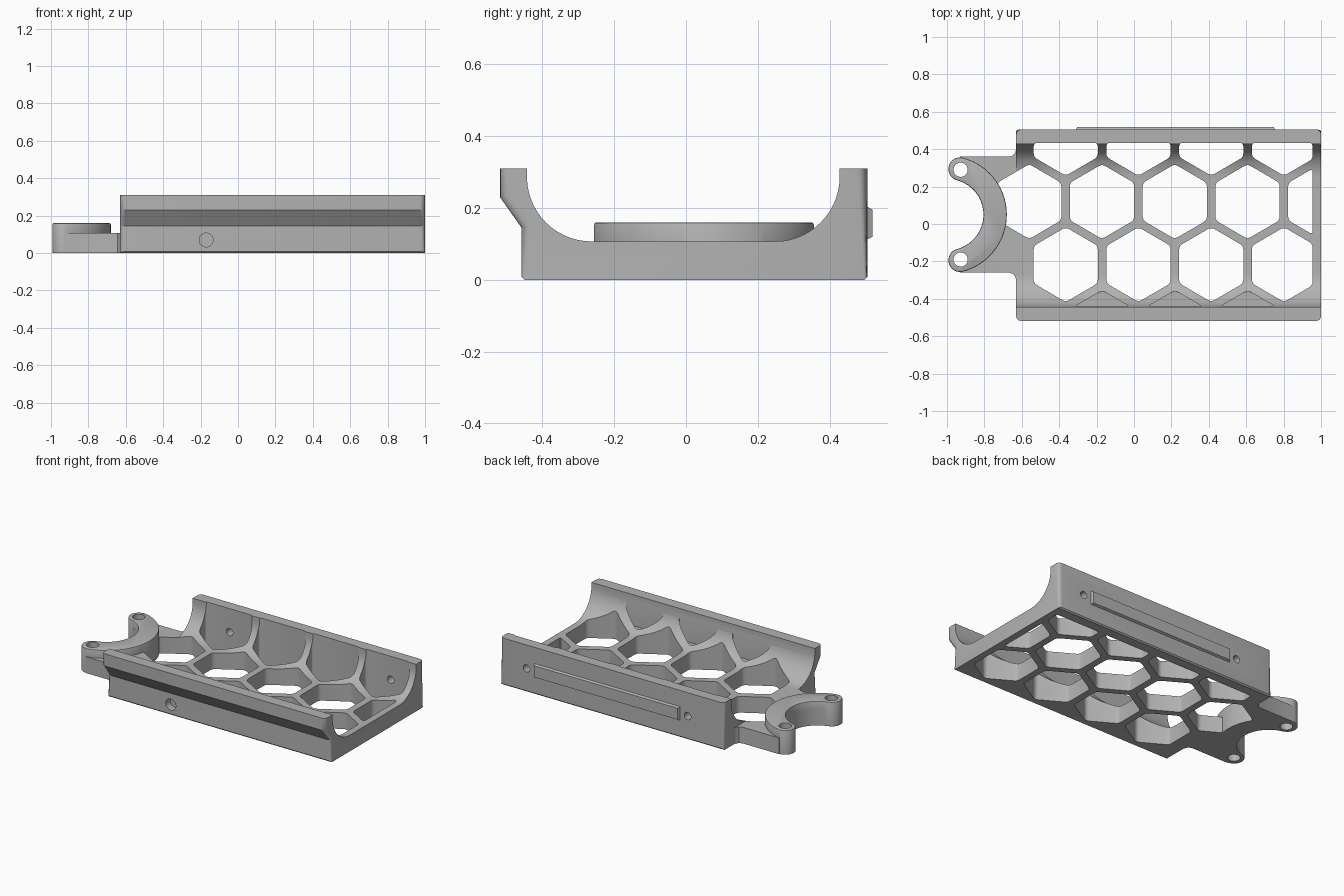
import bpy, bmesh, math
from mathutils import Matrix

if "Cube" in bpy.data.objects:
    bpy.data.objects.remove(bpy.data.objects["Cube"])

grey = bpy.data.materials.new("matte grey")
grey.diffuse_color = (0.45, 0.45, 0.45, 1)
grey.use_nodes = True
grey.node_tree.nodes["Principled BSDF"].inputs["Base Color"].default_value = grey.diffuse_color


def finish(bm, name):
    bmesh.ops.recalc_face_normals(bm, faces=bm.faces[:])
    me = bpy.data.meshes.new(name)
    bm.to_mesh(me)
    bm.free()
    me.materials.append(grey)
    ob = bpy.data.objects.new(name, me)
    bpy.context.collection.objects.link(ob)
    return ob


def prism(bm, poly, z0, z1, rounding=0.0):
    """Extrude an xy outline from z0 to z1, optionally rounding its corners."""
    base = bm.faces.new([bm.verts.new((x, y, z0)) for x, y in poly])
    ext = bmesh.ops.extrude_face_region(bm, geom=[base])["geom"]
    top = [v for v in ext if isinstance(v, bmesh.types.BMVert)]
    for v in top:
        v.co.z = z1
    if rounding:
        sides = [e for v in top for e in v.link_edges
                 if abs(e.verts[0].co.z - e.verts[1].co.z) > 1e-4]
        bmesh.ops.bevel(bm, geom=sides, offset=rounding, segments=3,
                        profile=0.5, affect='EDGES')


def cylinder(bm, loc, r, depth, along_y=False, n=32):
    m = Matrix.Translation(loc)
    if along_y:
        m = m @ Matrix.Rotation(math.pi / 2, 4, 'X')
    bmesh.ops.create_cone(bm, cap_ends=True, segments=n, radius1=r, radius2=r,
                          depth=depth, matrix=m)


def boolean(ob, other, op):
    mod = ob.modifiers.new(op.lower(), 'BOOLEAN')
    mod.object, mod.operation, mod.solver = other, op, 'EXACT'
    bpy.context.view_layer.objects.active = ob
    bpy.ops.object.modifier_apply(modifier=mod.name)
    bpy.data.objects.remove(other)


def arc(cx, cy, r, a0, a1, n):
    return [(cx + r * math.cos(math.radians(a0 + (a1 - a0) * i / n)),
             cy + r * math.sin(math.radians(a0 + (a1 - a0) * i / n)))
            for i in range(n + 1)]


def clip(poly, axis, limit, sign):
    """Keep the part of an outline where sign * coordinate <= sign * limit."""
    out = []
    for i, p in enumerate(poly):
        q = poly[(i + 1) % len(poly)]
        dp, dq = sign * (p[axis] - limit), sign * (q[axis] - limit)
        if dp <= 0:
            out.append(p)
        if dp * dq < 0:
            t = dp / (dp - dq)
            out.append((p[0] + t * (q[0] - p[0]), p[1] + t * (q[1] - p[1])))
    return out


# Tray: cradle cross-section swept along x
FLOOR, TOP, R = 0.107, 0.31, 0.18
section = [(-0.45, 0), (0.497, 0), (0.505, 0.008), (0.505, TOP), (0.428, TOP)]
section += arc(0.428 - R, FLOOR + R, R, 0, -90, 14)
section += arc(-0.443 + R, FLOOR + R, R, -90, -180, 14)
section += [(-0.443, TOP), (-0.518, TOP), (-0.518, 0.23), (-0.458, 0.145), (-0.458, 0.008)]
bm = bmesh.new()
cap = bm.faces.new([bm.verts.new((-0.63, y, z)) for y, z in section])
ext = bmesh.ops.extrude_face_region(bm, geom=[cap])["geom"]
for v in ext:
    if isinstance(v, bmesh.types.BMVert):
        v.co.x = 1.0
corners = [e for e in bm.edges
           if abs(e.verts[0].co.x - e.verts[1].co.x) < 1e-4
           and all(abs(v.co.y) > 0.455 and v.co.z > 0.005 for v in e.verts)
           and abs(e.verts[0].co.z - e.verts[1].co.z) > 0.01]
bmesh.ops.bevel(bm, geom=corners, offset=0.025, segments=4, profile=0.5, affect='EDGES')
tray = finish(bm, "tray")

# Flat tab that carries the clamp, flared where it meets the tray
CY = 0.05
half = [(-0.93, 0.31), (-0.665, 0.31), (-0.645, 0.318), (-0.634, 0.334), (-0.628, 0.36), (-0.55, 0.36)]
tab = [(x, CY + y) for x, y in half] + [(x, CY - y) for x, y in reversed(half)]
bm = bmesh.new()
prism(bm, tab, 0, FLOOR)
boolean(tray, finish(bm, "tab"), 'UNION')

# Honeycomb openings: (row y, first x, count, cut bottom)
PITCH, HEX = 0.389, 0.2
bm = bmesh.new()
rows = [(0.458, -0.365, 4, -0.1), (0.12, -0.56, 5, -0.1),
        (-0.217, -0.365, 4, -0.1), (-0.555, -0.17, 3, FLOOR)]
for cy, x0, count, bottom in rows:
    for i in range(count):
        cell = [(x0 + i * PITCH + HEX * math.sin(k * math.pi / 3) * 0.99,
                 cy + HEX * math.cos(k * math.pi / 3)) for k in range(6)]
        for axis, limit, sign in ((0, 0.955, 1), (1, 0.434, 1), (1, -0.441, -1)):
            cell = clip(cell, axis, limit, sign)
        prism(bm, cell, bottom, 0.5, 0.018)
boolean(tray, finish(bm, "honeycomb_cutter"), 'DIFFERENCE')

# C-shaped clamp with rounded ends
CX, RI, RO = -0.995, 0.19, 0.315
A, W = 75, (RO - RI) / 2
RM = (RI + RO) / 2
ex, ey = CX + RM * math.cos(math.radians(A)), RM * math.sin(math.radians(A))
outline = arc(CX, CY, RO, -A, A, 40)
outline += arc(ex, CY + ey, W, A, A + 180, 16)[1:-1]
outline += arc(CX, CY, RI, A, -A, 32)
outline += arc(ex, CY - ey, W, 180 - A, 360 - A, 16)[1:-1]
bm = bmesh.new()
prism(bm, outline, 0, 0.16)
rim = [e for e in bm.edges if all(v.co.z > 0.15 for v in e.verts)]
bmesh.ops.bevel(bm, geom=rim, offset=0.007, segments=2, profile=0.5, affect='EDGES')
clamp = finish(bm, "clamp")
bm = bmesh.new()
cylinder(bm, (CX, CY, 0.05), RI, 0.5, n=80)
boolean(tray, finish(bm, "bore_cutter"), 'DIFFERENCE')
boolean(tray, clamp, 'UNION')

# Screw holes: clamp ends, back wall, front wall
bm = bmesh.new()
for s in (-1, 1):
    cylinder(bm, (-0.927, CY + s * 0.24, 0.05), 0.038, 0.5)
for x in (-0.365, 0.81):
    cylinder(bm, (x, 0.47, 0.155), 0.024, 0.2, True)
cylinder(bm, (-0.17, -0.455, 0.07), 0.037, 0.09, True)
boolean(tray, finish(bm, "hole_cutter"), 'DIFFERENCE')

# Raised label strip on the back wall, chamfered outwards
bm = bmesh.new()
bmesh.ops.create_cube(bm, size=1)
for v in bm.verts:
    inset = 0.008 if v.co.y > 0 else 0
    v.co.x = 0.222 + math.copysign(0.533 - inset, v.co.x)
    v.co.z = 0.158 + math.copysign(0.046 - inset, v.co.z)
    v.co.y = 0.519 if v.co.y > 0 else 0.503
finish(bm, "back_strip")

# Smooth the curved surfaces, keep edges crisp
bpy.ops.object.select_all(action='DESELECT')
tray.select_set(True)
bpy.context.view_layer.objects.active = tray
bpy.ops.object.shade_smooth_by_angle(angle=math.radians(30))
